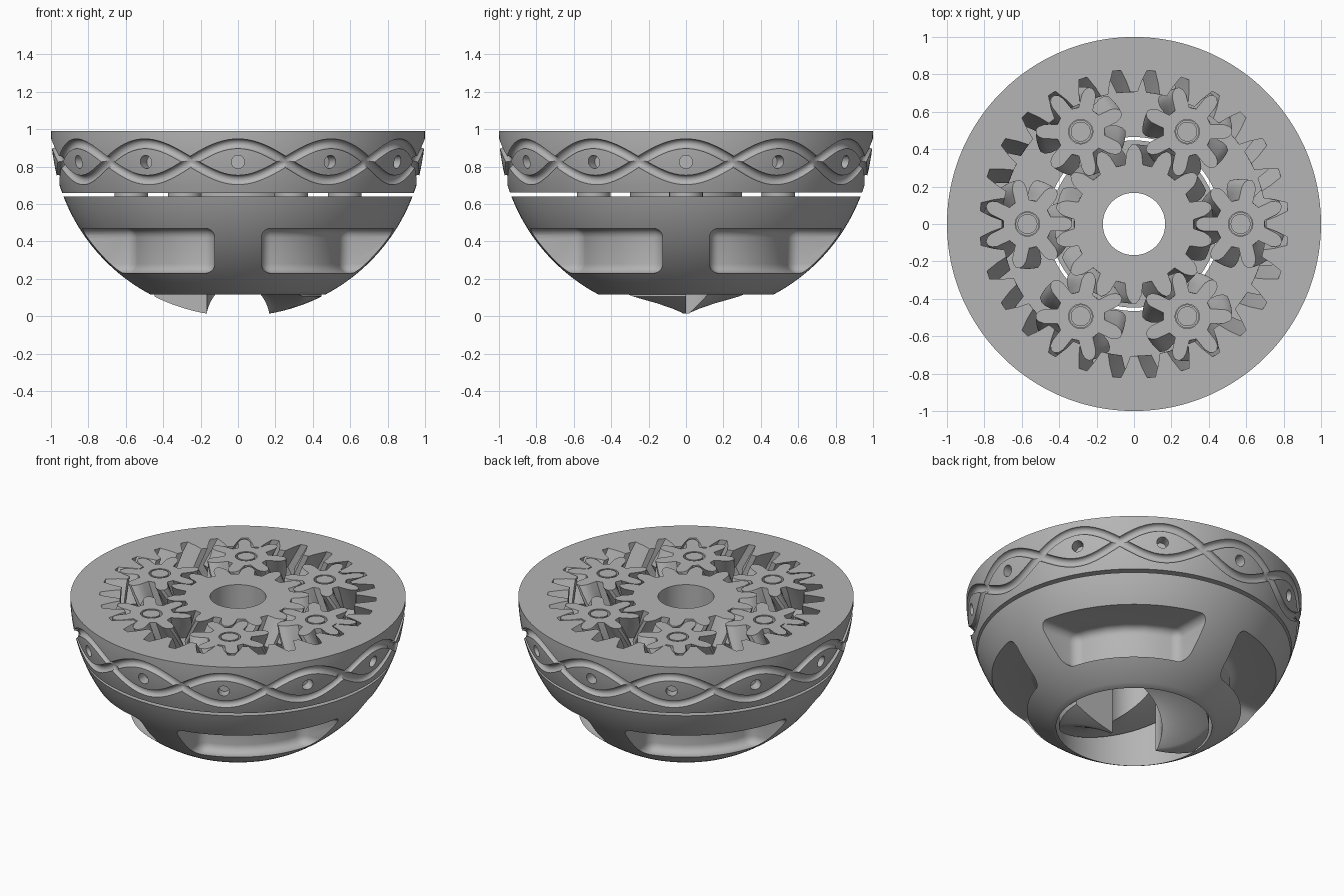
import bpy, bmesh
from math import pi, sin, cos, sqrt, asin, radians
from mathutils import Matrix, Vector

if "Cube" in bpy.data.objects:
    bpy.data.objects.remove(bpy.data.objects["Cube"], do_unlink=True)

GREY = (0.46, 0.46, 0.46, 1)
mat = bpy.data.materials.new("plain grey")
mat.use_nodes = True
mat.diffuse_color = GREY
mat.node_tree.nodes["Principled BSDF"].inputs["Base Color"].default_value = GREY

TOP, RIM, DECK, BASE = 0.99, 0.66, 0.64, 0.115
MID = (TOP + RIM) / 2
ORBIT = 0.57


def ball(z):
    """Radius of the round outer shell at a height."""
    return sqrt(1 - (1 - z) ** 2)


def circle(r, z, n=48):
    return [(r * cos(2 * pi * i / n), r * sin(2 * pi * i / n), z) for i in range(n)]


def levels(a, b, n):
    return [a + (b - a) * i / n for i in range(n + 1)]


def gear(teeth, profile, phase, twist):
    """Herringbone gear outline at several heights."""
    loops = []
    for z in levels(RIM, TOP, 6):
        turn = phase + twist * (1 - abs(z - MID) / (TOP - MID))
        loops.append([(r * cos(a), r * sin(a), z) for t in range(teeth) for f, r in profile
                      for a in [turn + (t + f) * 2 * pi / teeth]])
    return loops


def mirrored(half):
    return [(-f, r) for f, r in half] + [(f, r) for f, r in reversed(half)]


def bridge(bm, a, b):
    for i in range(len(a)):
        j = (i + 1) % len(a)
        bm.faces.new((a[i], a[j], b[j], b[i]))


def finish(name, bm, smooth=True):
    bmesh.ops.recalc_face_normals(bm, faces=bm.faces)
    mesh = bpy.data.meshes.new(name)
    bm.to_mesh(mesh)
    bm.free()
    ob = bpy.data.objects.new(name, mesh)
    bpy.context.collection.objects.link(ob)
    mesh.materials.append(mat)
    if smooth:
        shade(ob)
    return ob


def shade(ob):
    bpy.ops.object.select_all(action="DESELECT")
    ob.select_set(True)
    bpy.context.view_layer.objects.active = ob
    bpy.ops.object.shade_smooth_by_angle(angle=radians(32))


def tube(name, outer, inner=None, at=(0, 0, 0), smooth=True):
    """Solid from stacked outlines, with an optional stacked bore."""
    bm = bmesh.new()
    ends = ([], [])
    for loops in filter(None, (outer, inner)):
        rows = [[bm.verts.new(p) for p in loop] for loop in loops]
        for a, b in zip(rows, rows[1:]):
            bridge(bm, a, b)
        for end, row in zip(ends, (rows[0], rows[-1])):
            end += [bm.edges.get((row[i - 1], row[i])) for i in range(len(row))]
    for end in ends:
        bmesh.ops.triangle_fill(bm, use_beauty=True, edges=end, normal=(0, 0, 1))
    bmesh.ops.translate(bm, verts=bm.verts, vec=at)
    return finish(name, bm, smooth)


def cut(ob, cutter):
    mod = ob.modifiers.new("cut", "BOOLEAN")
    mod.operation, mod.solver, mod.object = "DIFFERENCE", "EXACT", cutter
    bpy.context.view_layer.objects.active = ob
    bpy.ops.object.modifier_apply(modifier=mod.name)
    bpy.data.objects.remove(cutter, do_unlink=True)


# Ring gear with a round outer shell
ring_teeth = mirrored([(0.38, 0.825), (0.23, 0.76), (0.12, 0.705)])
ring = tube("ring_gear", [circle(ball(z), z, 180) for z in levels(RIM, TOP, 10)],
            gear(28, ring_teeth, 0, radians(6)), smooth=False)

# Two wavy grooves that cross into a chain of lens shapes
for sign in (1, -1):
    bm = bmesh.new()
    steps, path = 240, []
    for i in range(steps):
        a = 2 * pi * i / steps
        z = MID + sign * 0.097 * cos(6 * a)
        path.append(Vector((ball(z) * cos(a), ball(z) * sin(a), z)))
    rows = []
    for i, p in enumerate(path):
        along = (path[(i + 1) % steps] - path[i - 1]).normalized()
        out = Vector((p.x, p.y, p.z - 1)).normalized()
        side = along.cross(out).normalized()
        rows.append([bm.verts.new(p + 0.027 * (out * cos(t) + side * sin(t)))
                     for t in (2 * pi * (k + 0.5) / 12 for k in range(12))])
    for i in range(steps):
        bridge(bm, rows[i - 1], rows[i])
    cut(ring, finish("groove_cutter", bm, False))

# A small round hole in each lens
bm = bmesh.new()
for k in range(12):
    turn = Matrix.Rotation(k * pi / 6, 4, "Z")
    place = turn @ Matrix.Translation((0.98, 0, MID)) @ Matrix.Rotation(pi / 2, 4, "Y")
    bmesh.ops.create_cone(bm, cap_ends=True, segments=24, radius1=0.035, radius2=0.035,
                          depth=0.13, matrix=place)
cut(ring, finish("hole_cutter", bm, False))
shade(ring)

# Sun gear in the middle
sun_teeth = mirrored([(-0.33, 0.32), (-0.24, 0.38), (-0.16, 0.405), (-0.06, 0.425)][::-1])
sun_teeth = sorted(sun_teeth)
tube("sun_gear", gear(14, sun_teeth, pi / 14, radians(-12)),
     [circle(0.167, RIM), circle(0.167, TOP)])
tube("sun_spacer", [circle(0.3, DECK), circle(0.3, RIM)],
     [circle(0.167, DECK), circle(0.167, RIM)])

# Six planet gears, each on a pin and washer
planet_teeth = sorted(mirrored([(0.33, 0.13), (0.25, 0.17), (0.21, 0.2), (0.14, 0.225), (0.05, 0.24)]))
for k in range(6):
    a = k * pi / 3
    at = (ORBIT * cos(a), ORBIT * sin(a), 0)
    tube(f"planet_gear_{k + 1}", gear(7, planet_teeth, pi + 3 * a, radians(24)),
         [circle(0.065, RIM), circle(0.065, TOP)], at)
    tube(f"planet_pin_{k + 1}", [circle(0.053, DECK - 0.02), circle(0.053, TOP)], None, at)
    tube(f"planet_washer_{k + 1}", [circle(0.09, DECK), circle(0.09, RIM)],
         [circle(0.06, DECK), circle(0.06, RIM)], at)

# Bowl-shaped carrier with an open bore
carrier = tube("carrier_bowl", [circle(ball(z), z, 128) for z in levels(BASE, DECK, 28)],
               [circle(0.465, BASE, 128), circle(0.465, DECK, 128)], smooth=False)

# Four rounded grip pockets between the ribs
RIB, BACK = 0.125, 0.57
bm = bmesh.new()
start = asin(RIB / BACK)
plan = [(BACK * cos(t), BACK * sin(t)) for t in levels(start, pi / 2 - start, 6)]
plan += [(RIB, 1.1), (1.1, 1.1), (1.1, RIB)]
for k in range(4):
    turn = Matrix.Rotation(k * pi / 2, 3, "Z")
    face = bm.faces.new([bm.verts.new(turn @ Vector((x, y, 0.23))) for x, y in plan])
    new = bmesh.ops.extrude_face_region(bm, geom=[face])["geom"]
    bmesh.ops.translate(bm, verts=[v for v in new if isinstance(v, bmesh.types.BMVert)],
                        vec=(0, 0, 0.24))
bmesh.ops.recalc_face_normals(bm, faces=bm.faces)
sharp = [e for e in bm.edges if e.calc_face_angle(0) > 0.6]
bmesh.ops.bevel(bm, geom=sharp, offset=0.05, segments=5, profile=0.5, affect="EDGES",
                clamp_overlap=True)
cut(carrier, finish("pocket_cutter", bm, False))
shade(carrier)

# Two-jaw clutch hub: spiral ramps trimmed by the round shell
bm = bmesh.new()
rows = []
for half in range(2):
    for f in levels(0, 1, 60):
        a = -pi * (half + f)
        section = [(r, max(1 - sqrt(1 - r * r), 0.48 * f)) for r in levels(0.167, 0.447, 16)]
        section += [(0.447, DECK), (0.167, DECK)]
        rows.append([bm.verts.new((r * cos(a), r * sin(a), z)) for r, z in section])
for i in range(len(rows)):
    bridge(bm, rows[i - 1], rows[i])
bmesh.ops.remove_doubles(bm, verts=bm.verts, dist=0.00001)
bmesh.ops.dissolve_degenerate(bm, dist=0.00001, edges=bm.edges)
finish("clutch_hub", bm)
